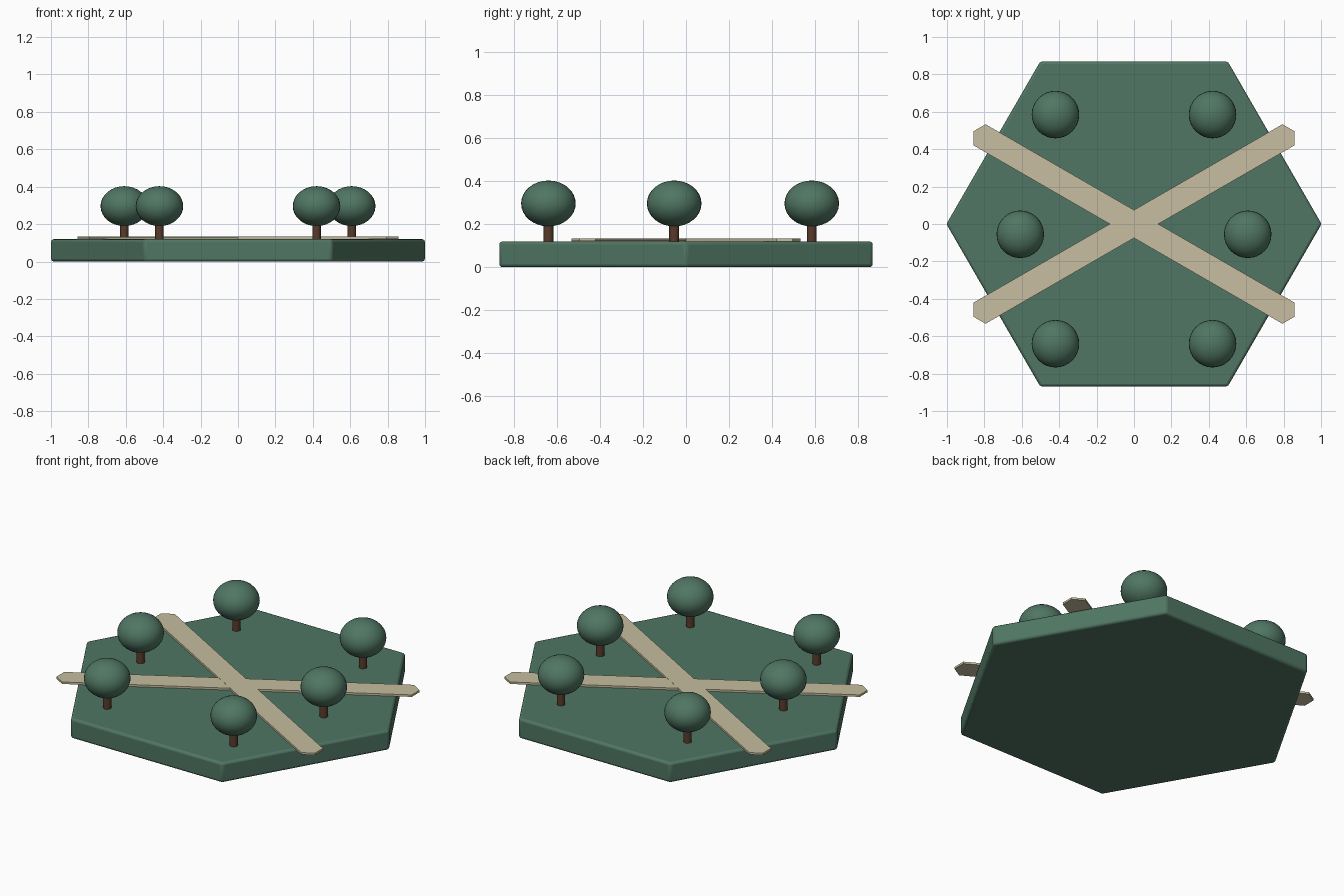
import bpy, bmesh
from math import radians, cos, sin, pi

cube = bpy.data.objects.get("Cube")
if cube:
    bpy.data.objects.remove(cube, do_unlink=True)


def material(name, rgb):
    m = bpy.data.materials.new(name)
    m.use_nodes = True
    m.diffuse_color = (*rgb, 1)
    m.node_tree.nodes["Principled BSDF"].inputs["Base Color"].default_value = (*rgb, 1)
    return m


GREEN = material("leaf_green", (0.08, 0.181, 0.125))
SAND = material("path_sand", (0.57, 0.51, 0.35))
BROWN = material("bark_brown", (0.1, 0.043, 0.024))


def prism(name, outline, z0, z1, mat):
    """Extrude a flat outline between two heights."""
    bm = bmesh.new()
    face = bm.faces.new([bm.verts.new((x, y, z0)) for x, y in outline])
    top = bmesh.ops.extrude_face_region(bm, geom=[face])["geom"]
    for v in top:
        if isinstance(v, bmesh.types.BMVert):
            v.co.z = z1
    bmesh.ops.recalc_face_normals(bm, faces=bm.faces)
    mesh = bpy.data.meshes.new(name)
    bm.to_mesh(mesh)
    bm.free()
    mesh.materials.append(mat)
    obj = bpy.data.objects.new(name, mesh)
    bpy.context.collection.objects.link(obj)
    return obj


def finish(name, mat, angle=40):
    obj = bpy.context.object
    obj.name = name
    obj.data.materials.append(mat)
    bpy.ops.object.shade_smooth_by_angle(angle=radians(angle))
    return obj


# Hexagonal ground tile with softened edges
R = 1.003
ground = prism("ground_tile", [(R * cos(i * pi / 3), R * sin(i * pi / 3)) for i in range(6)],
               0, 0.119, GREEN)
bevel = ground.modifiers.new("soft_edges", "BEVEL")
bevel.width = 0.014
bevel.segments = 3
bpy.context.view_layer.objects.active = ground
ground.select_set(True)
bpy.ops.object.shade_smooth_by_angle(angle=radians(35))

# Two crossing paths with pointed ends
TIP, SHOULDER, HALF = 0.991, 0.954, 0.065
path_outline = [(TIP, 0), (SHOULDER, HALF), (-SHOULDER, HALF),
                (-TIP, 0), (-SHOULDER, -HALF), (SHOULDER, -HALF)]
for name, turn, lift in (("path_rising", 30, 0), ("path_falling", -30, 0.001)):
    path = prism(name, path_outline, 0.12 + lift, 0.132 + lift, SAND)
    path.rotation_euler.z = radians(turn)

# Trees: three mirrored pairs
for row, x, y in (("back", 0.42, 0.585), ("middle", 0.608, -0.055), ("front", 0.42, -0.64)):
    for side, s in (("left", 1), ("right", -1)):
        bpy.ops.mesh.primitive_cylinder_add(vertices=16, radius=0.023, depth=0.13,
                                            location=(s * x, y, 0.18))
        finish(f"{row}_{side}_trunk", BROWN)
        bpy.ops.mesh.primitive_uv_sphere_add(segments=32, ring_count=16, radius=0.127,
                                             location=(s * x, y, 0.296))
        bpy.context.object.scale.z = 0.84
        finish(f"{row}_{side}_crown", GREEN)
